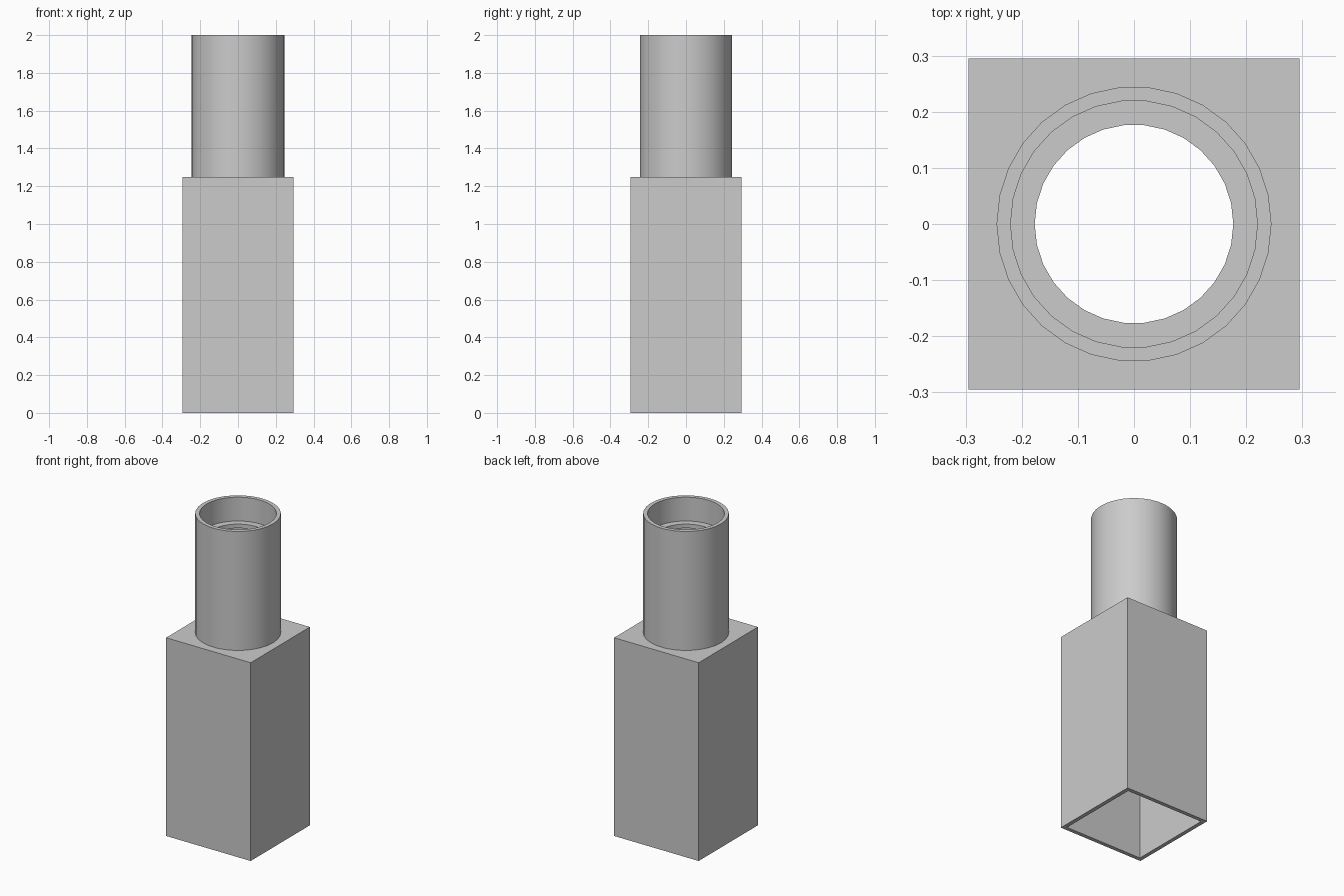
import bpy
import bmesh
import math

cube = bpy.data.objects.get("Cube")
if cube:
    bpy.data.objects.remove(cube, do_unlink=True)

SIDES = 30
HALF, WALL = 0.295, 0.025      # square sleeve
SHOULDER, TOP = 1.25, 2.0      # heights
R_OUT, R_IN, R_LIP = 0.245, 0.22, 0.177
LIP_TOP = 1.85

grey = bpy.data.materials.new("plain grey")
grey.use_nodes = True
colour = (0.6, 0.6, 0.6, 1)
grey.diffuse_color = colour
grey.node_tree.nodes["Principled BSDF"].inputs["Base Color"].default_value = colour


def circle(radius):
    return [(radius * math.cos(math.tau * i / SIDES),
             radius * math.sin(math.tau * i / SIDES)) for i in range(SIDES)]


def square(half):
    return [(-half, -half), (half, -half), (half, half), (-half, half)]


def finish(name, bm):
    bmesh.ops.recalc_face_normals(bm, faces=bm.faces)
    mesh = bpy.data.meshes.new(name)
    bm.to_mesh(mesh)
    bm.free()
    mesh.materials.append(grey)
    obj = bpy.data.objects.new(name, mesh)
    bpy.context.collection.objects.link(obj)
    bpy.ops.object.select_all(action='DESELECT')
    obj.select_set(True)
    bpy.context.view_layer.objects.active = obj
    bpy.ops.object.shade_smooth_by_angle(angle=math.radians(30))
    return obj


def loop(bm, outline, z):
    verts = [bm.verts.new((x, y, z)) for x, y in outline]
    edges = [bm.edges.new((v, verts[i - 1])) for i, v in enumerate(verts)]
    return verts, edges


def bridge(bm, a, b):
    n = len(a)
    for i in range(n):
        bm.faces.new((a[i - 1], a[i], b[i], b[i - 1]))


# Round tube with an inner lip, as a closed ring profile
bm = bmesh.new()
profile = [(R_OUT, SHOULDER), (R_OUT, TOP), (R_IN, TOP), (R_IN, LIP_TOP),
           (R_LIP, LIP_TOP), (R_LIP, LIP_TOP - WALL), (R_IN, LIP_TOP - WALL),
           (R_IN, SHOULDER - WALL)]
rings = [loop(bm, circle(r), z)[0] for r, z in profile]
for a, b in zip(rings, rings[1:]):
    bridge(bm, a, b)
finish("round_tube", bm)

# Hollow square sleeve, open below, with a round hole in its top plate
bm = bmesh.new()
out_low, _ = loop(bm, square(HALF), 0)
out_top, out_edges = loop(bm, square(HALF), SHOULDER)
in_low, _ = loop(bm, square(HALF - WALL), 0)
in_top, in_edges = loop(bm, square(HALF - WALL), SHOULDER - WALL)
bridge(bm, out_low, out_top)
bridge(bm, in_low, in_top)
bridge(bm, out_low, in_low)
for edges, radius, z in ((out_edges, R_OUT, SHOULDER),
                         (in_edges, R_IN, SHOULDER - WALL)):
    hole = loop(bm, circle(radius), z)[1]
    bmesh.ops.triangle_fill(bm, edges=edges + hole, use_beauty=True)
finish("square_sleeve", bm)
